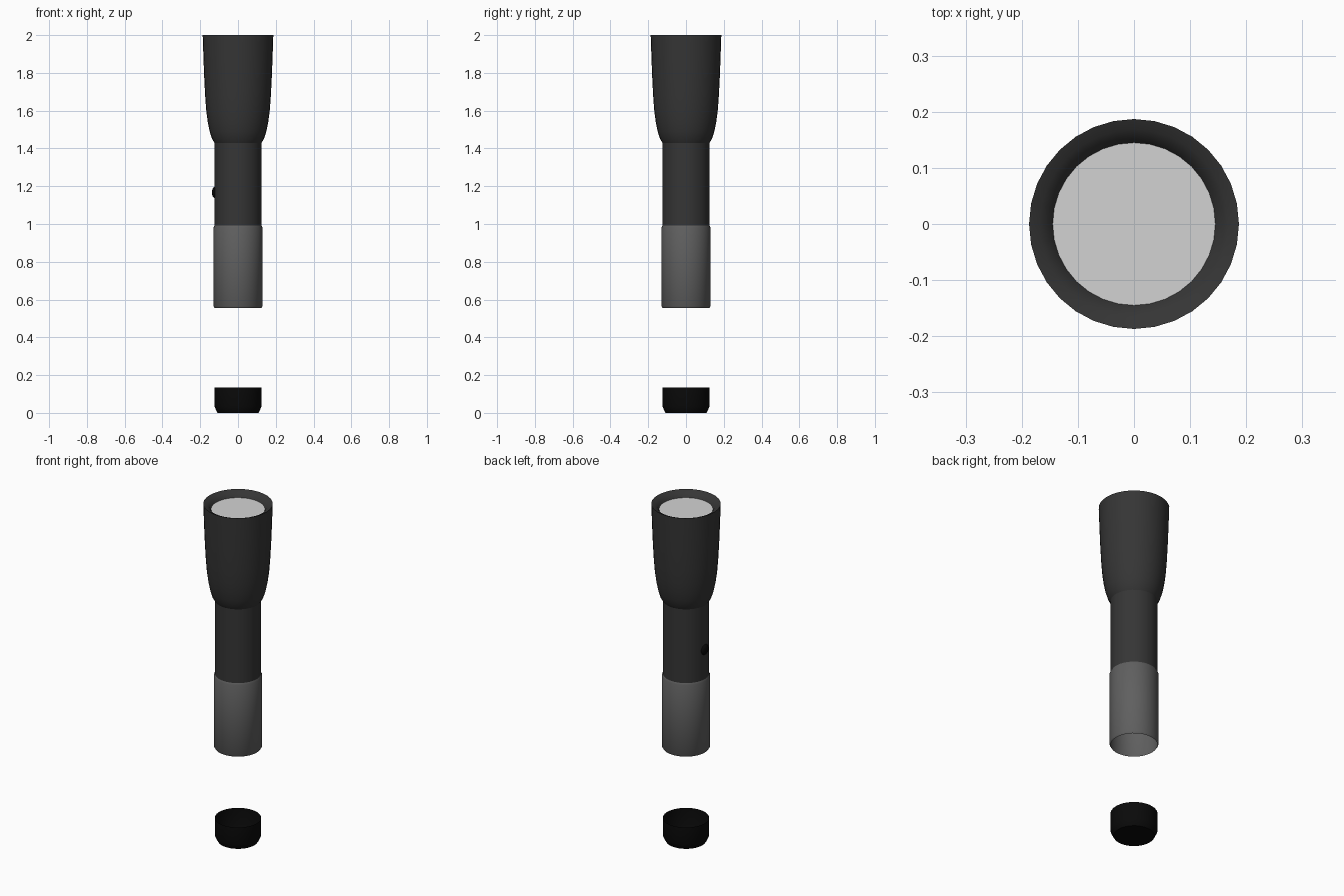
import bpy, bmesh, math

if "Cube" in bpy.data.objects:
    bpy.data.objects.remove(bpy.data.objects["Cube"])

SIDES = 32


def material(name, value):
    m = bpy.data.materials.new(name)
    m.diffuse_color = (value, value, value, 1)
    m.use_nodes = True
    m.node_tree.nodes["Principled BSDF"].inputs["Base Color"].default_value = m.diffuse_color
    return m


DARK = material("dark grey metal", 0.036)
GREY = material("grey grip", 0.115)
BLACK = material("black rubber", 0.003)
LENS = material("pale lens", 0.65)


def lathe(name, profile, mat, angle=35):
    """Spin (radius, z) points round z; a radius of 0 closes the end."""
    bm = bmesh.new()
    rings = []
    for r, z in profile:
        if r == 0:
            rings.append([bm.verts.new((0, 0, z))])
        else:
            rings.append([bm.verts.new((r * math.cos(2 * math.pi * i / SIDES),
                                        r * math.sin(2 * math.pi * i / SIDES), z))
                          for i in range(SIDES)])
    for a, b in zip(rings, rings[1:]):
        for i in range(SIDES):
            j = (i + 1) % SIDES
            if len(a) == 1:
                bm.faces.new((a[0], b[j], b[i]))
            elif len(b) == 1:
                bm.faces.new((a[i], a[j], b[0]))
            else:
                bm.faces.new((a[i], a[j], b[j], b[i]))
    me = bpy.data.meshes.new(name)
    bm.to_mesh(me)
    bm.free()
    ob = bpy.data.objects.new(name, me)
    bpy.context.collection.objects.link(ob)
    me.materials.append(mat)
    bpy.ops.object.select_all(action='DESELECT')
    ob.select_set(True)
    bpy.context.view_layer.objects.active = ob
    bpy.ops.object.shade_smooth_by_angle(angle=math.radians(angle))
    return ob


# Flared head, with the rim curling inwards to the lens
lathe("head", [(0.125, 1.43), (0.138, 1.452), (0.150, 1.49), (0.160, 1.54),
               (0.168, 1.60), (0.174, 1.68), (0.180, 1.80), (0.187, 2.0),
               (0.168, 1.992), (0.153, 1.98), (0.144, 1.965)], DARK)

# Lens disc recessed in the head
lathe("lens", [(0.145, 1.968), (0, 1.968)], LENS)

# Straight body tube
lathe("body_tube", [(0.125, 0.98), (0.125, 1.432)], DARK)

# Open-ended grip sleeve with small chamfers
lathe("grip_sleeve", [(0.124, 0.555), (0.130, 0.565), (0.130, 0.982),
                      (0.125, 0.992)], GREY)

# Separate tail cap, a cup with a chamfered base
lathe("tail_cap", [(0, 0), (0.108, 0), (0.113, 0.008), (0.125, 0.035),
                   (0.125, 0.135)], BLACK)

# Domed switch button on the left side
bpy.ops.mesh.primitive_uv_sphere_add(segments=20, ring_count=12, radius=1,
                                     location=(-0.121, 0, 1.167))
button = bpy.context.object
button.name = "switch_button"
button.scale = (0.017, 0.031, 0.031)
button.data.materials.append(BLACK)
bpy.ops.object.shade_smooth()
